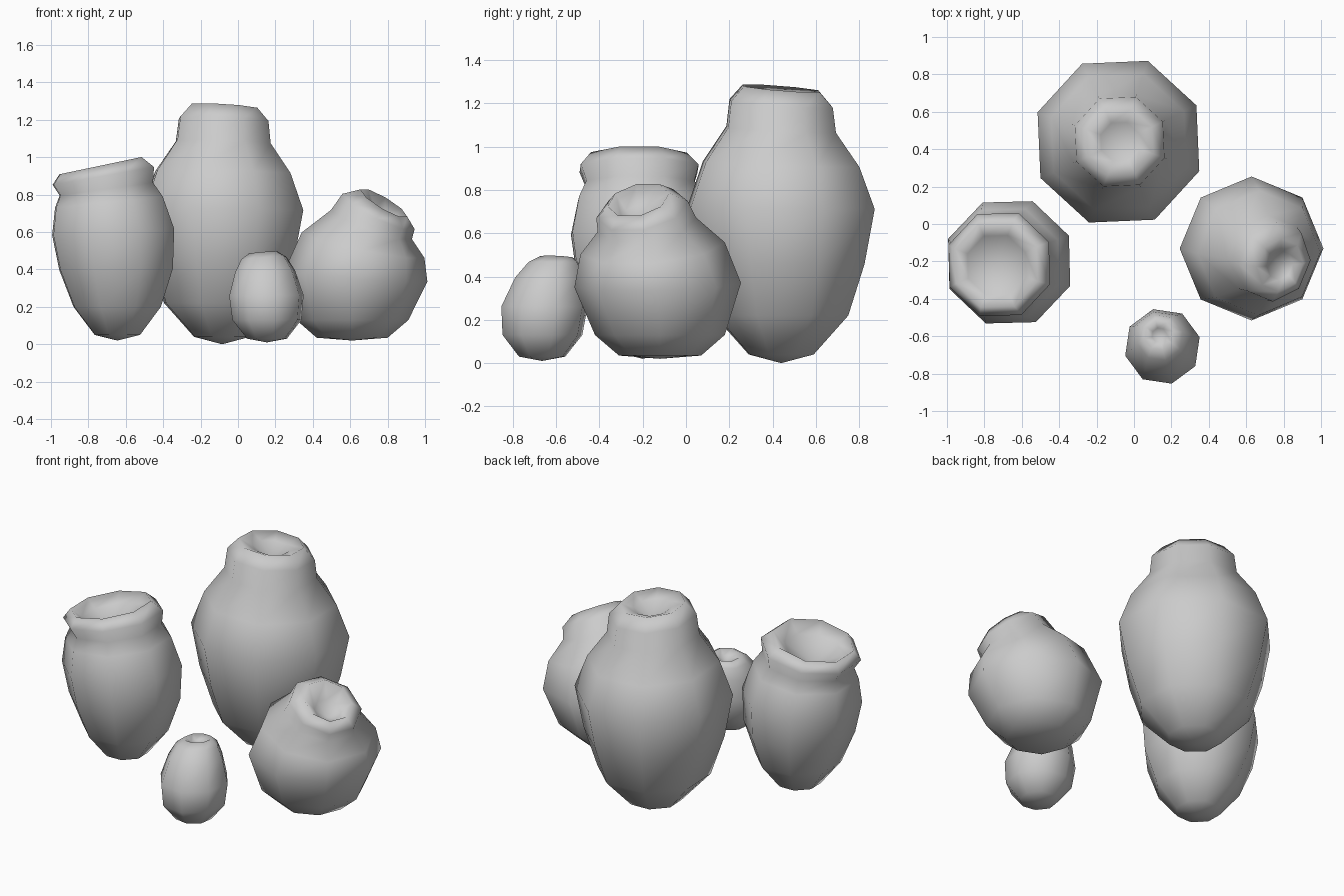
import bpy
import bmesh
from math import cos, sin, radians, tau
from mathutils import Vector

cube = bpy.data.objects.get("Cube")
if cube:
    bpy.data.objects.remove(cube, do_unlink=True)

SIDES = 8

clay = bpy.data.materials.new("grey clay")
clay.use_nodes = True
colour = (0.6, 0.6, 0.6, 1)
clay.diffuse_color = colour
clay.node_tree.nodes["Principled BSDF"].inputs["Base Color"].default_value = colour


def make_pot(name, base, lean, slope, turn, profile):
    """Loft (height, radius) rings; the axis bends and the rings tilt towards the rim."""
    bm = bmesh.new()
    top = max(height for height, radius in profile)
    bend = 0
    previous = None
    for height, radius in profile:
        bend = max(bend, (height / top) ** 3)  # stays full inside the mouth
        centre = Vector((base[0] + lean[0] * bend, base[1] + lean[1] * bend, height))
        normal = Vector((-slope[0] * bend, -slope[1] * bend, 1))
        tilt = Vector((0, 0, 1)).rotation_difference(normal)
        if radius == 0:
            ring = [bm.verts.new(centre)] * SIDES
        else:
            angles = [radians(turn) + tau * i / SIDES for i in range(SIDES)]
            ring = [bm.verts.new(centre + tilt @ Vector((radius * cos(a), radius * sin(a), 0)))
                    for a in angles]
        if previous:
            for i in range(SIDES):
                j = (i + 1) % SIDES
                corners = [previous[i], previous[j], ring[j], ring[i]]
                bm.faces.new(list(dict.fromkeys(corners)))
        previous = ring
    bmesh.ops.recalc_face_normals(bm, faces=bm.faces)
    for face in bm.faces:
        face.smooth = True
    mesh = bpy.data.meshes.new(name)
    bm.to_mesh(mesh)
    bm.free()
    mesh.materials.append(clay)
    pot = bpy.data.objects.new(name, mesh)
    bpy.context.collection.objects.link(pot)


# Tall storage jar at the back
make_pot("tall_jar", base=(-0.085, 0.44), lean=(0.01, 0), slope=(-0.06, -0.08), turn=25,
         profile=[(0, 0), (0.04, 0.16), (0.22, 0.33), (0.46, 0.41), (0.72, 0.46),
                  (0.92, 0.385), (1.08, 0.27), (1.2, 0.255), (1.27, 0.19),
                  (1.24, 0.11), (1.17, 0)])

# Wide-mouthed jar on the right with a flared rim
make_pot("wide_mouth_jar", base=(-0.645, -0.2), lean=(-0.09, -0.02), slope=(0.21, 0), turn=24,
         profile=[(0.02, 0), (0.05, 0.13), (0.2, 0.25), (0.4, 0.325), (0.6, 0.35),
                  (0.76, 0.31), (0.83, 0.27), (0.9, 0.295), (0.955, 0.24),
                  (0.9, 0.17), (0.81, 0)])

# Round pot on the left with a slanted mouth
make_pot("round_pot", base=(0.61, -0.12), lean=(0.17, -0.1), slope=(-0.6, 0.25), turn=0,
         profile=[(0.02, 0), (0.035, 0.19), (0.13, 0.3), (0.36, 0.385), (0.53, 0.335),
                  (0.64, 0.23), (0.71, 0.215), (0.755, 0.145), (0.69, 0.08), (0.65, 0)])

# Small pot in front
make_pot("small_pot", base=(0.155, -0.665), lean=(-0.02, 0.07), slope=(0.08, -0.05), turn=14,
         profile=[(0.01, 0), (0.03, 0.11), (0.13, 0.19), (0.26, 0.205), (0.39, 0.165),
                  (0.46, 0.125), (0.49, 0.08), (0.465, 0.04), (0.44, 0)])
